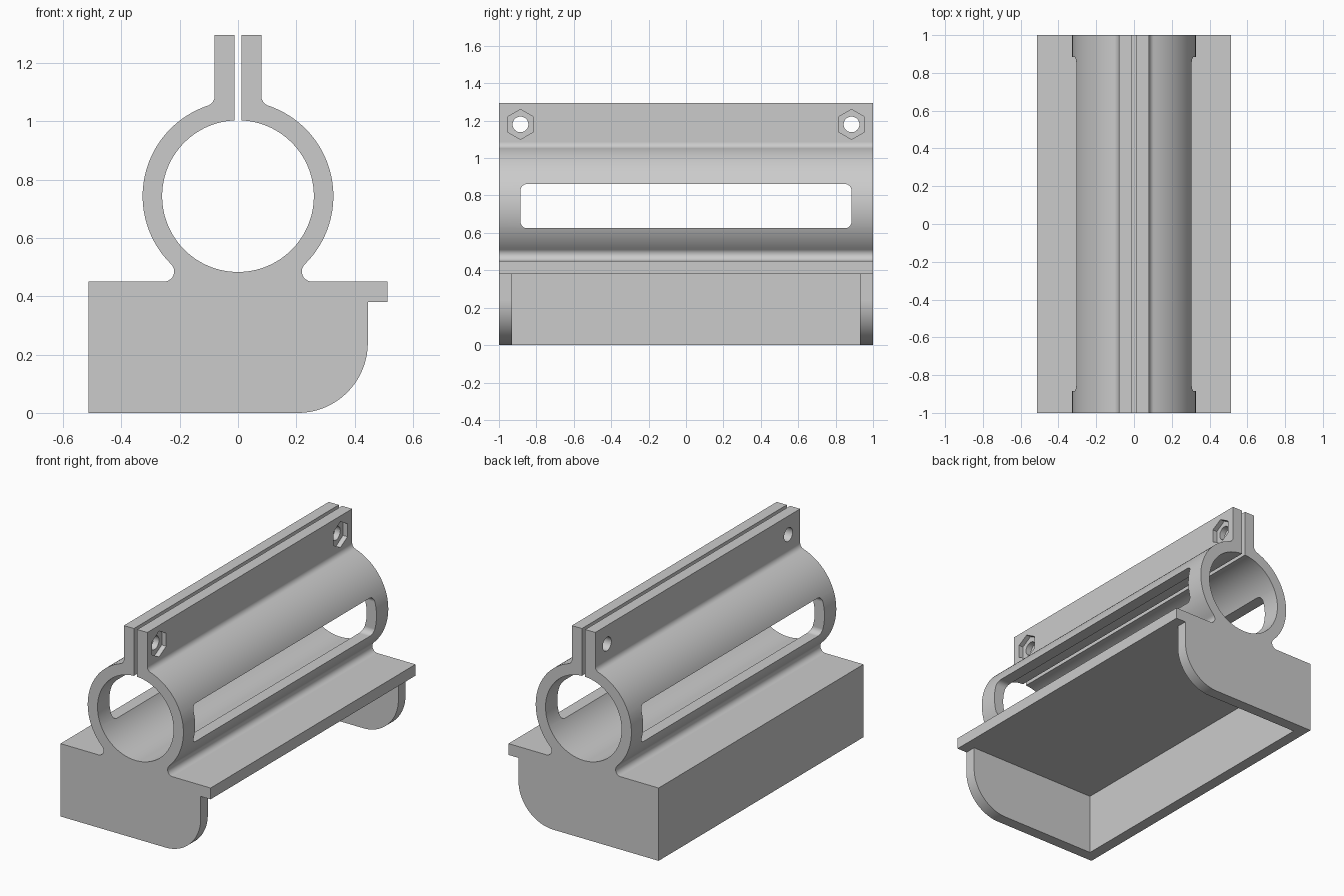
import bpy
import bmesh
from math import radians, degrees, sin, cos, atan2, sqrt, asin
from mathutils import Vector

cube = bpy.data.objects.get("Cube")
if cube:
    bpy.data.objects.remove(cube)

# Main dimensions
TUBE_Z, OUTER, BORE = 0.743, 0.327, 0.26
FILLET, SLIT, EAR, TOP = 0.035, 0.0115, 0.08, 1.295
HALF_W, HALF_L, WALL = 0.513, 1.0, 0.07
PLATE_TOP, PLATE_LOW = 0.45, 0.38
SKIRT_X, SKIRT_R = 0.445, 0.24
BOLT_Y, BOLT_Z = 0.885, 1.18

grey = bpy.data.materials.new("light grey")
grey.use_nodes = True
colour = (0.6, 0.6, 0.6, 1)
grey.diffuse_color = colour
grey.node_tree.nodes["Principled BSDF"].inputs["Base Color"].default_value = colour


def arc(cx, cy, r, start, end, n):
    """Points on an arc, angles in degrees."""
    angles = [radians(start + (end - start) * i / n) for i in range(n + 1)]
    return [(cx + r * cos(a), cy + r * sin(a)) for a in angles]


def prism(name, outline, axis, low, high):
    """Extrude an outline along x (outline is y, z) or along y (outline is x, z)."""
    bm = bmesh.new()
    if axis == "x":
        pts, move = [(low, a, b) for a, b in outline], Vector((high - low, 0, 0))
    else:
        pts, move = [(a, low, b) for a, b in outline], Vector((0, high - low, 0))
    face = bm.faces.new([bm.verts.new(p) for p in pts])
    out = bmesh.ops.extrude_face_region(bm, geom=[face])
    verts = [v for v in out["geom"] if isinstance(v, bmesh.types.BMVert)]
    bmesh.ops.translate(bm, verts=verts, vec=move)
    bmesh.ops.recalc_face_normals(bm, faces=bm.faces)
    mesh = bpy.data.meshes.new(name)
    bm.to_mesh(mesh)
    bm.free()
    mesh.materials.append(grey)
    obj = bpy.data.objects.new(name, mesh)
    bpy.context.collection.objects.link(obj)
    return obj


def box_outline(x0, x1, z0, z1):
    return [(x0, z0), (x1, z0), (x1, z1), (x0, z1)]


# Right half of the split tube: lower fillet, outer wall, upper fillet, ear, bore
reach = OUTER + FILLET
low_z = PLATE_TOP + FILLET
low_x = sqrt(reach ** 2 - (TUBE_Z - low_z) ** 2)
low_angle = degrees(atan2(low_z - TUBE_Z, low_x))
top_x = EAR + FILLET
top_z = TUBE_Z + sqrt(reach ** 2 - top_x ** 2)
top_angle = degrees(atan2(top_z - TUBE_Z, top_x))
bore_start = 90 - degrees(asin(SLIT / BORE))

half = arc(low_x, low_z, FILLET, 270, 180 + low_angle, 14)
half += arc(0, TUBE_Z, OUTER, low_angle, top_angle, 48)[1:]
half += arc(top_x, top_z, FILLET, 180 + top_angle, 180, 10)[1:]
half += [(EAR, TOP), (SLIT, TOP)]
half += arc(0, TUBE_Z, BORE, bore_start, -90, 64)
mirrored = [(-x, z) for x, z in reversed(half[:-1])]

# Base outline with its rounded skirt corner and overhanging lip
base = [(-HALF_W, 0)]
base += arc(SKIRT_X - SKIRT_R, SKIRT_R, SKIRT_R, -90, 0, 32)
base += [(SKIRT_X, PLATE_LOW), (HALF_W, PLATE_LOW), (HALF_W, PLATE_TOP)]
outline = base + half + mirrored + [(-HALF_W, PLATE_TOP)]
clamp = prism("tube_clamp_bracket", outline, "y", -HALF_L, HALF_L)

# Hollow under the base, leaving two end plates and one side wall
hollow_end = HALF_L - WALL
cutters = [prism("base_hollow_cutter",
                 box_outline(WALL - HALF_W, 0.8, -0.2, PLATE_LOW),
                 "y", -hollow_end, hollow_end)]

# Rounded window through both sides of the tube
win_y, win_z, win_r = 0.885, 0.118, 0.035
window = []
for i, (sy, sz) in enumerate([(1, 1), (-1, 1), (-1, -1), (1, -1)]):
    window += arc(sy * (win_y - win_r), TUBE_Z + sz * (win_z - win_r),
                  win_r, 90 * i, 90 * i + 90, 8)
cutters.append(prism("window_cutter", window, "x", -0.6, 0.6))

# Bolt holes through both ears, with hexagonal nut pockets on one side
for side in (-1, 1):
    y = side * BOLT_Y
    cutters.append(prism("bolt_hole_cutter", arc(y, BOLT_Z, 0.042, 0, 360, 40)[:-1],
                         "x", -0.3, 0.3))
    cutters.append(prism("nut_pocket_cutter", arc(y, BOLT_Z, 0.08, 90, 450, 6)[:-1],
                         "x", EAR - 0.03, 0.3))

for cutter in cutters:
    cutter.hide_render = True
    mod = clamp.modifiers.new(cutter.name, "BOOLEAN")
    mod.operation = "DIFFERENCE"
    mod.solver = "EXACT"
    mod.object = cutter

# Bake the cuts and discard the cutters
graph = bpy.context.evaluated_depsgraph_get()
baked = bpy.data.meshes.new_from_object(clamp.evaluated_get(graph))
clamp.modifiers.clear()
clamp.data = baked
for cutter in cutters:
    bpy.data.objects.remove(cutter)

# Smooth curved walls, crisp edges
bpy.ops.object.select_all(action="DESELECT")
clamp.select_set(True)
bpy.context.view_layer.objects.active = clamp
bpy.ops.object.shade_smooth_by_angle(angle=radians(25))
weighted = clamp.modifiers.new("weighted_normals", "WEIGHTED_NORMAL")
weighted.keep_sharp = True
